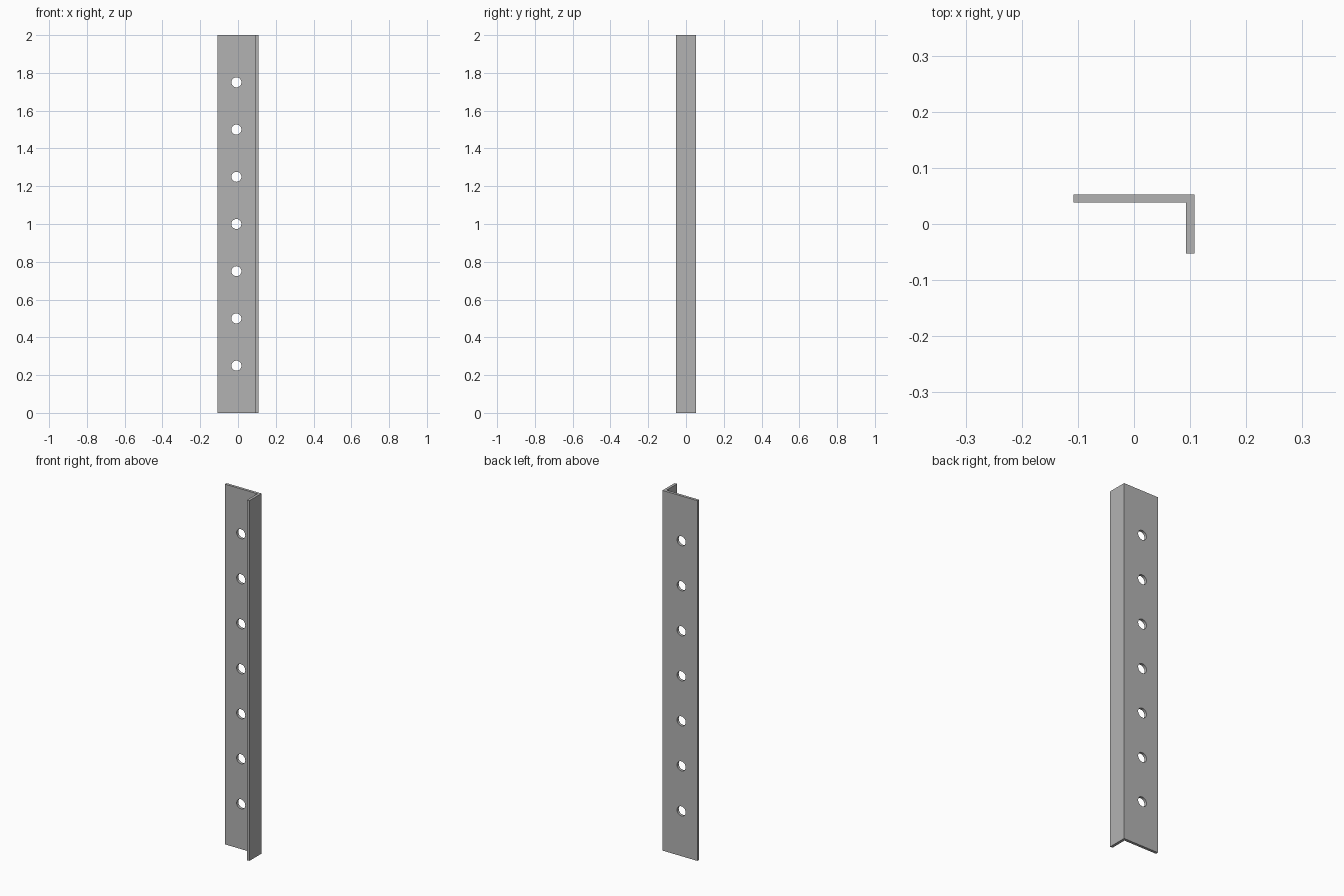
import bpy
import bmesh
from math import pi
from mathutils import Matrix

cube = bpy.data.objects.get("Cube")
if cube:
    bpy.data.objects.remove(cube, do_unlink=True)

HALF_W, HALF_D, THICK, HEIGHT = 0.1075, 0.053, 0.015, 2.0
HOLE_X, HOLE_R, HOLE_COUNT = -0.0085, 0.0265, 7

steel = bpy.data.materials.new("grey steel")
steel.use_nodes = True
colour = (0.45, 0.45, 0.45, 1)
steel.diffuse_color = colour
steel.node_tree.nodes["Principled BSDF"].inputs["Base Color"].default_value = colour


def make_object(name, bm):
    bmesh.ops.recalc_face_normals(bm, faces=bm.faces)
    mesh = bpy.data.meshes.new(name)
    bm.to_mesh(mesh)
    bm.free()
    mesh.materials.append(steel)
    obj = bpy.data.objects.new(name, mesh)
    bpy.context.collection.objects.link(obj)
    return obj


# L-shaped profile extruded upwards
inner_x, inner_y = HALF_W - THICK, HALF_D - THICK
profile = [(-HALF_W, HALF_D), (-HALF_W, inner_y), (inner_x, inner_y),
           (inner_x, -HALF_D), (HALF_W, -HALF_D), (HALF_W, HALF_D)]
bm = bmesh.new()
base = bm.faces.new([bm.verts.new((x, y, 0)) for x, y in profile])
top = bmesh.ops.extrude_face_region(bm, geom=[base])["geom"]
bmesh.ops.translate(bm, vec=(0, 0, HEIGHT),
                    verts=[v for v in top if isinstance(v, bmesh.types.BMVert)])
angle_bar = make_object("angle_bar", bm)

# Evenly spaced bolt holes through the wide flange
bm = bmesh.new()
for i in range(HOLE_COUNT):
    z = HEIGHT * (i + 1) / (HOLE_COUNT + 1)
    place = Matrix.Translation((HOLE_X, HALF_D - THICK / 2, z)) @ Matrix.Rotation(pi / 2, 4, "X")
    bmesh.ops.create_cone(bm, cap_ends=True, segments=32, radius1=HOLE_R,
                          radius2=HOLE_R, depth=THICK * 3, matrix=place)
cutter = make_object("hole_cutter", bm)
cutter.hide_render = True

drill = angle_bar.modifiers.new("bolt holes", "BOOLEAN")
drill.operation = "DIFFERENCE"
drill.solver = "EXACT"
drill.object = cutter

# Apply the cut and discard the cutter
bpy.context.view_layer.objects.active = angle_bar
angle_bar.select_set(True)
bpy.ops.object.modifier_apply(modifier=drill.name)
bpy.data.objects.remove(cutter, do_unlink=True)
bpy.ops.object.shade_smooth_by_angle()
